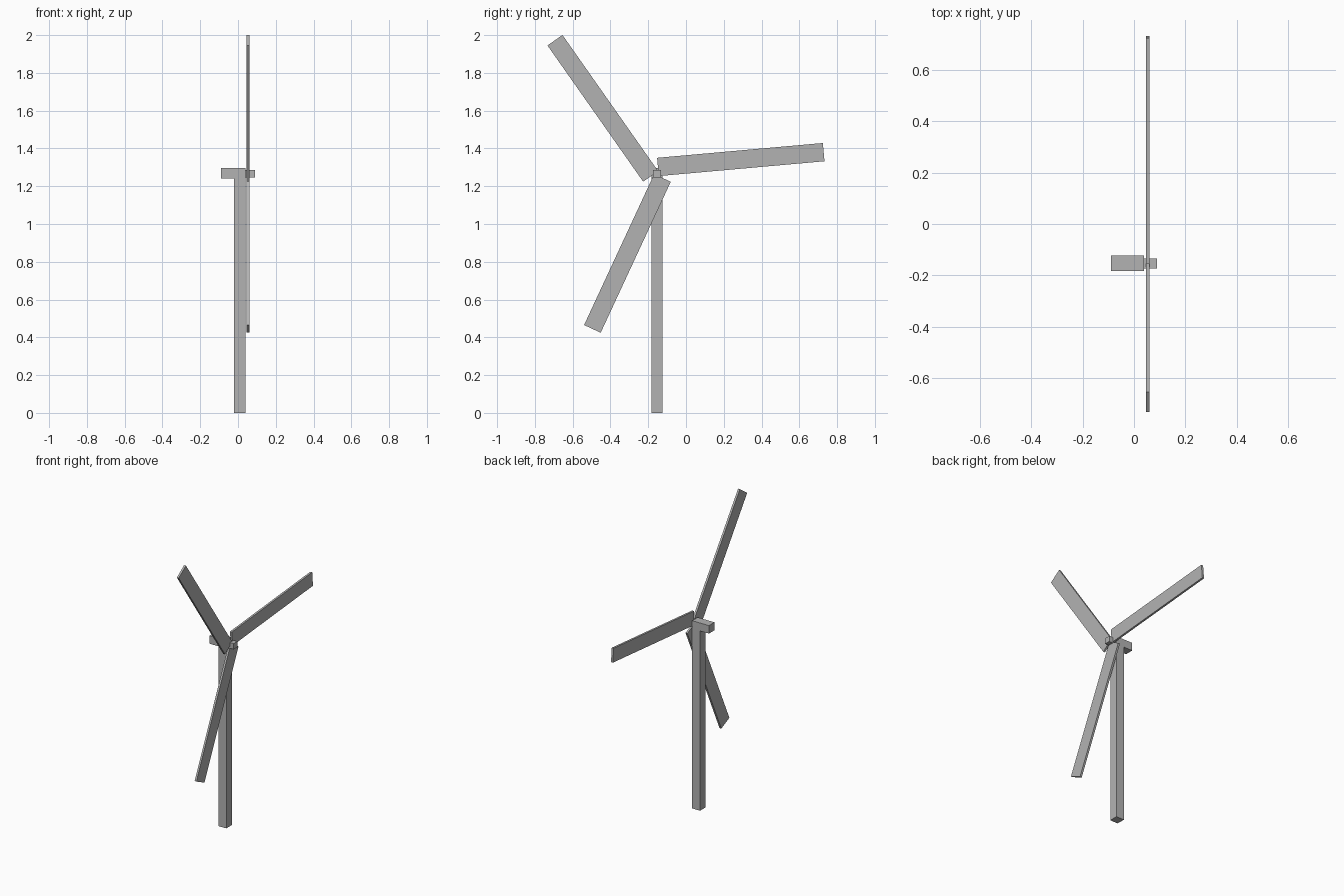
import bpy, bmesh, math
from mathutils import Matrix, Vector

if "Cube" in bpy.data.objects:
    bpy.data.objects.remove(bpy.data.objects["Cube"])

HUB_Y, HUB_Z = -0.1535, 1.266

grey = bpy.data.materials.new("plain_grey")
grey.diffuse_color = (0.45, 0.45, 0.45, 1)
grey.use_nodes = True
grey.node_tree.nodes["Principled BSDF"].inputs["Base Color"].default_value = grey.diffuse_color


def box(name, lo, hi, matrix=Matrix.Identity(4)):
    """Axis-aligned box between two corners, then placed by a matrix."""
    lo, hi = Vector(lo), Vector(hi)
    bm = bmesh.new()
    bmesh.ops.create_cube(bm, size=1)
    bmesh.ops.scale(bm, vec=hi - lo, verts=bm.verts)
    bmesh.ops.translate(bm, vec=(lo + hi) / 2, verts=bm.verts)
    mesh = bpy.data.meshes.new(name)
    bm.to_mesh(mesh)
    bm.free()
    mesh.materials.append(grey)
    ob = bpy.data.objects.new(name, mesh)
    ob.matrix_world = matrix
    bpy.context.collection.objects.link(ob)
    return ob


# Square tower and the nacelle on top of it
box("tower", (-0.021, HUB_Y - 0.03, 0), (0.039, HUB_Y + 0.03, 1.242))
box("nacelle", (-0.089, HUB_Y - 0.03, 1.242), (0.039, HUB_Y + 0.03, 1.297))

# Hub shaft
box("hub", (0.039, HUB_Y - 0.02, HUB_Z - 0.02), (0.089, HUB_Y + 0.02, HUB_Z + 0.02))

# Three flat blades, offset to one side of the hub axis
for i in range(3):
    place = Matrix.Translation((0, HUB_Y, HUB_Z)) @ Matrix.Rotation(math.radians(5.1 + 120 * i), 4, 'X')
    box(f"blade_{i + 1}", (0.046, 0.008, -0.013), (0.060, 0.889, 0.084), place)
